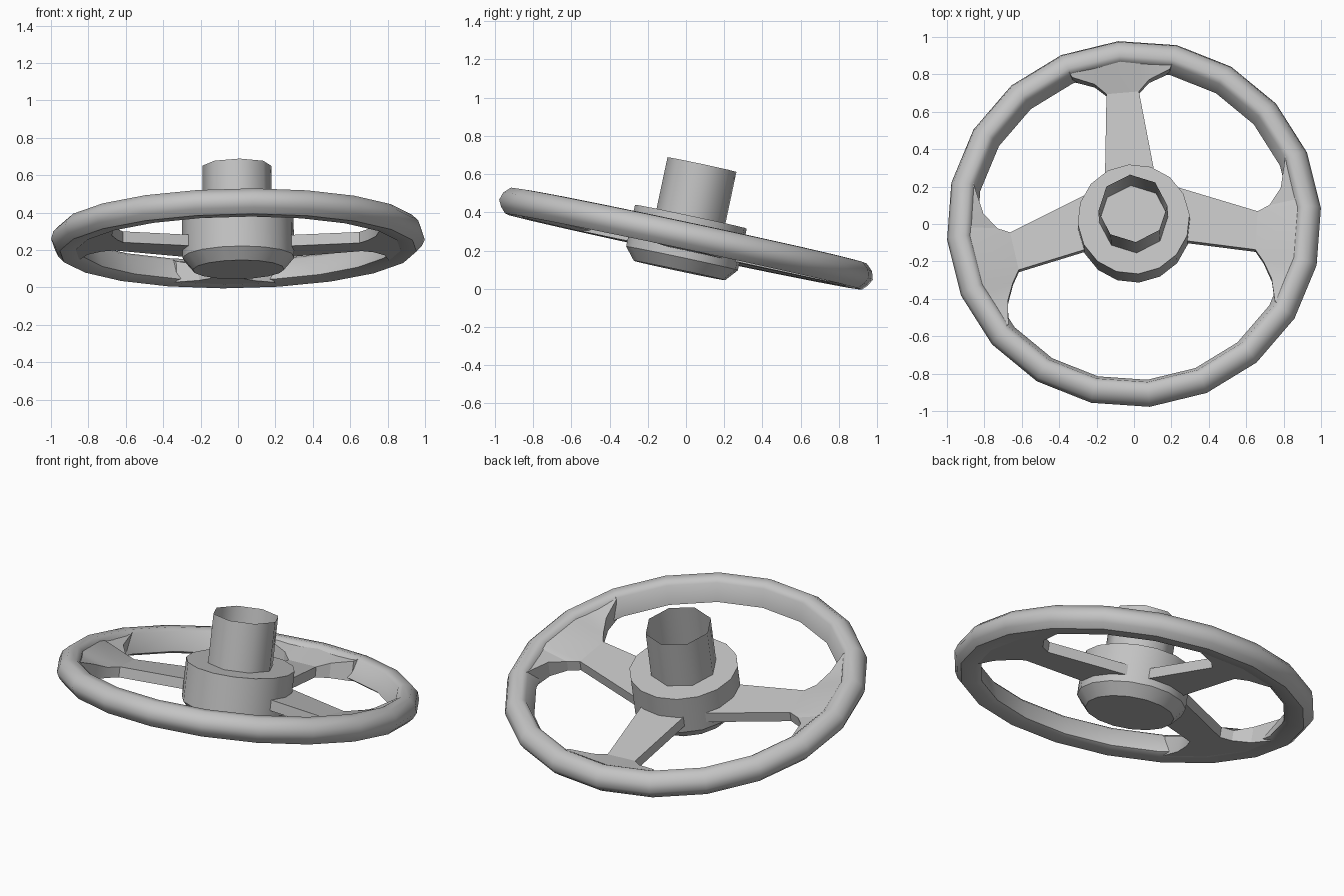
import bpy, bmesh
from math import sin, cos, radians, hypot, pi
from mathutils import Matrix

cube = bpy.data.objects.get("Cube")
if cube:
    bpy.data.objects.remove(cube, do_unlink=True)

# One plain grey for every part
grey = bpy.data.materials.new("plain_grey")
grey.use_nodes = True
colour = (0.55, 0.55, 0.55, 1)
grey.diffuse_color = colour
grey.node_tree.nodes["Principled BSDF"].inputs["Base Color"].default_value = colour

# The wheel is turned a little on its axis and tilted away from the viewer
PLACE = (Matrix.Translation((0, 0, 0.257)) @ Matrix.Rotation(radians(-0.9), 4, "Y")
         @ Matrix.Rotation(radians(-12), 4, "X") @ Matrix.Rotation(radians(5), 4, "Z"))
PLATE_BOTTOM = -0.06


def finish(name, bm, angle):
    bmesh.ops.recalc_face_normals(bm, faces=bm.faces)
    mesh = bpy.data.meshes.new(name)
    bm.to_mesh(mesh)
    bm.free()
    mesh.transform(PLACE)
    mesh.materials.append(grey)
    obj = bpy.data.objects.new(name, mesh)
    bpy.context.collection.objects.link(obj)
    bpy.ops.object.select_all(action="DESELECT")
    obj.select_set(True)
    bpy.context.view_layer.objects.active = obj
    bpy.ops.object.shade_smooth_by_angle(angle=radians(angle))


def lathe(name, profile, sides, loop=False, caps=False, angle=35, turn=0):
    """Spin (radius, height) points around the wheel axis."""
    bm = bmesh.new()
    rings = []
    for r, z in profile:
        angles = [turn + 2 * pi * i / sides for i in range(sides)]
        rings.append([bm.verts.new((r * cos(a), r * sin(a), z)) for a in angles])
    pairs = list(zip(rings, rings[1:]))
    if loop:
        pairs.append((rings[-1], rings[0]))
    for a, b in pairs:
        for i in range(sides):
            j = (i + 1) % sides
            bm.faces.new((a[i], a[j], b[j], b[i]))
    if caps:
        bm.faces.new(rings[0])
        bm.faces.new(rings[-1])
    finish(name, bm, angle)


def plate(name, near, far, top):
    """Thick strip between two point chains; top gives the height at a radius."""
    bm = bmesh.new()
    rows = [[(bm.verts.new((x, y, PLATE_BOTTOM)), bm.verts.new((x, y, top(hypot(x, y)))))
             for x, y in chain] for chain in (near, far)]
    n, f = rows
    for i in range(len(near) - 1):
        for k in (0, 1):
            bm.faces.new((n[i][k], n[i + 1][k], f[i + 1][k], f[i][k]))
        for row in rows:
            bm.faces.new((row[i][0], row[i + 1][0], row[i + 1][1], row[i][1]))
    for i in (0, -1):
        bm.faces.new((n[i][0], f[i][0], f[i][1], n[i][1]))
    finish(name, bm, 20)


def blend(r):
    return 0.068 * min(1, max(0, (r - 0.73) / 0.16))


def flat(r):
    return 0.0


def to_rim(chain):
    return [(x * 0.92 / hypot(x, y), y * 0.92 / hypot(x, y)) for x, y in chain]


def flip(chain):
    return [(-x, y) for x, y in chain]


# Rim
lathe("rim", [(1.003, 0), (0.99, 0.042), (0.955, 0.075), (0.905, 0.078), (0.88, 0.06),
              (0.845, -0.045), (0.875, -0.062), (0.957, -0.064), (0.985, -0.035)],
      20, loop=True, angle=45)

# Hub with a bevelled lower edge
lathe("hub", [(0.245, -0.165), (0.3, -0.1), (0.3, 0.123)], 16, caps=True)

# Open column tube
lathe("column", [(0.185, 0.12), (0.185, 0.402)], 8, angle=50)

# Centre spoke and its flared end
half = [(0.087, 0.72), (0.146, 0.774), (0.262, 0.816), (0.275, 0.84)]
flare = flip(half)[::-1] + half
plate("centre_spoke", [(-0.14, 0.2), (0.14, 0.2)], [(-0.087, 0.72), (0.087, 0.72)], flat)
plate("centre_spoke_flare", flare, to_rim(flare), blend)

# Side spokes and their flared ends
root = [(0.2, -0.1), (0.2, 0.2)]
tip = [(0.635, -0.196), (0.664, 0.012)]
side_flare = [(0.725, -0.51), (0.715, -0.498), (0.708, -0.367), (0.673, -0.265),
              *tip, (0.73, 0.04), (0.798, 0.121), (0.84, 0.295)]
for side, mirror in (("left", lambda c: c), ("right", flip)):
    plate(side + "_spoke", mirror(root), mirror(tip), flat)
    plate(side + "_spoke_flare", mirror(side_flare), mirror(to_rim(side_flare)), blend)
